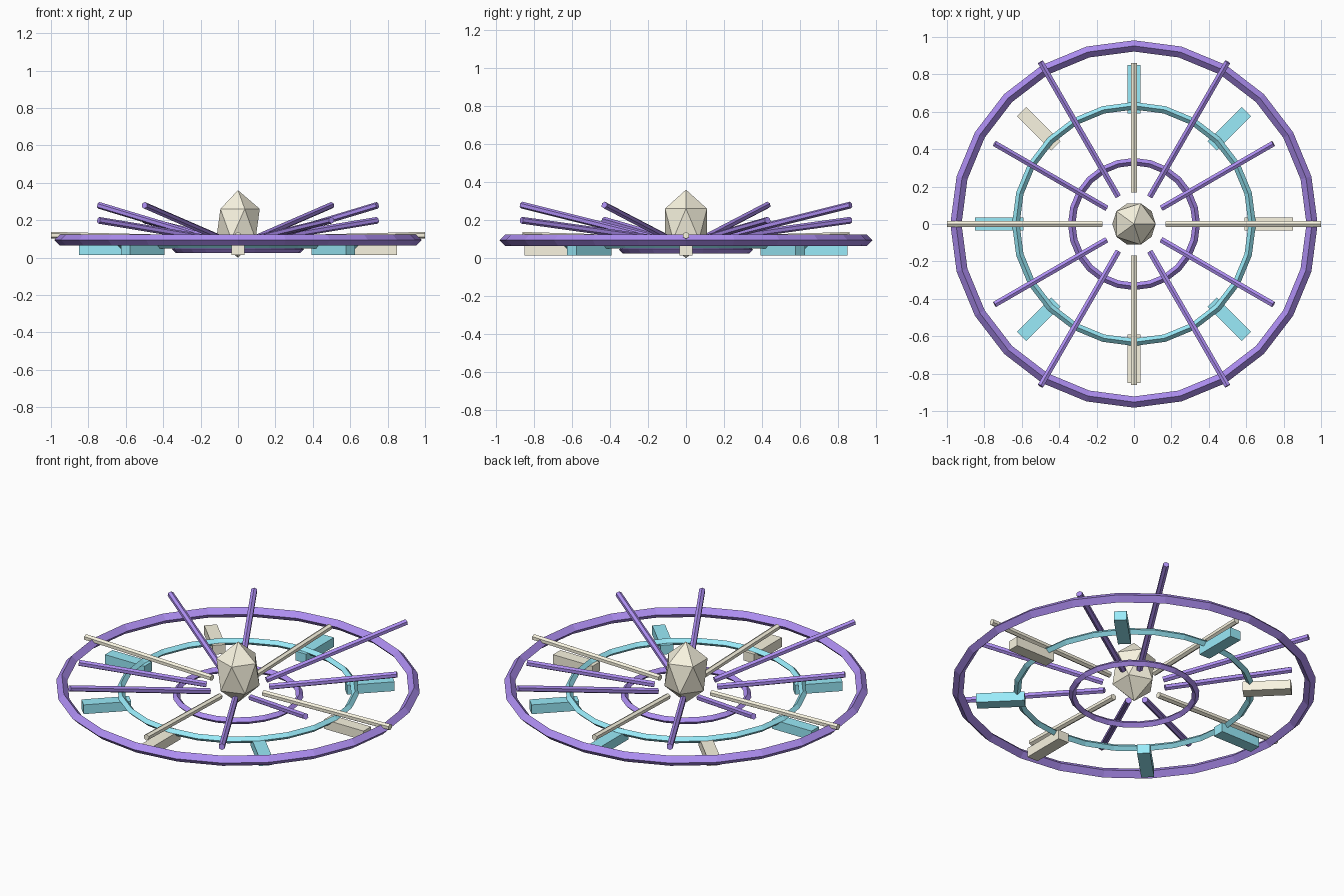
import bpy
from math import radians, cos, sin
from mathutils import Vector

if "Cube" in bpy.data.objects:
    bpy.data.objects.remove(bpy.data.objects["Cube"])


def material(name, rgb):
    m = bpy.data.materials.new(name)
    m.diffuse_color = (*rgb, 1)
    m.use_nodes = True
    m.node_tree.nodes["Principled BSDF"].inputs["Base Color"].default_value = m.diffuse_color
    return m


purple = material("purple", (0.42, 0.27, 0.88))
teal = material("teal", (0.32, 0.83, 0.95))
ivory = material("ivory", (0.95, 0.91, 0.75))


def finish(name, mat):
    o = bpy.context.object
    o.name = name
    o.data.materials.append(mat)
    return o


def ring(name, radius, thickness, z, mat):
    bpy.ops.mesh.primitive_torus_add(major_radius=radius, minor_radius=thickness,
                                     major_segments=24, minor_segments=4, location=(0, 0, z))
    finish(name, mat)


def rod(name, a, b, radius, mat):
    a, b = Vector(a), Vector(b)
    d = b - a
    bpy.ops.mesh.primitive_cylinder_add(vertices=6, radius=radius, depth=d.length,
                                        location=(a + b) / 2,
                                        rotation=d.to_track_quat('Z', 'Y').to_euler())
    finish(name, mat)


# Three concentric diamond-section rings, stepping up outwards
ring("inner_ring", 0.333, 0.02, 0.045, purple)
ring("middle_ring", 0.632, 0.02, 0.07, teal)
ring("outer_ring", 0.952, 0.03, 0.095, purple)

# Stretched faceted crystal in the centre
bpy.ops.mesh.primitive_ico_sphere_add(subdivisions=1, radius=0.13, location=(0, 0, 0.18))
finish("crystal", ivory).scale.z = 1.39

# Twelve spokes: alternating length, three repeating tilts
for i in range(12):
    t = radians(30 * i)
    end = 1.0 if i % 2 == 0 else 0.86
    rod(f"spoke_{i}", (0.17 * cos(t), 0.17 * sin(t), 0.10),
        (end * cos(t), end * sin(t), 0.12 + 0.08 * (i % 3)), 0.018,
        ivory if i % 3 == 0 else purple)

# Eight radial blocks under the rings
for i in range(8):
    t = radians(45 * i)
    bpy.ops.mesh.primitive_cube_add(size=1, location=(0.72 * cos(t), 0.72 * sin(t), 0.042),
                                    rotation=(0, 0, t))
    finish(f"block_{i}", ivory if i % 3 == 0 else teal).scale = (0.26, 0.07, 0.055)
